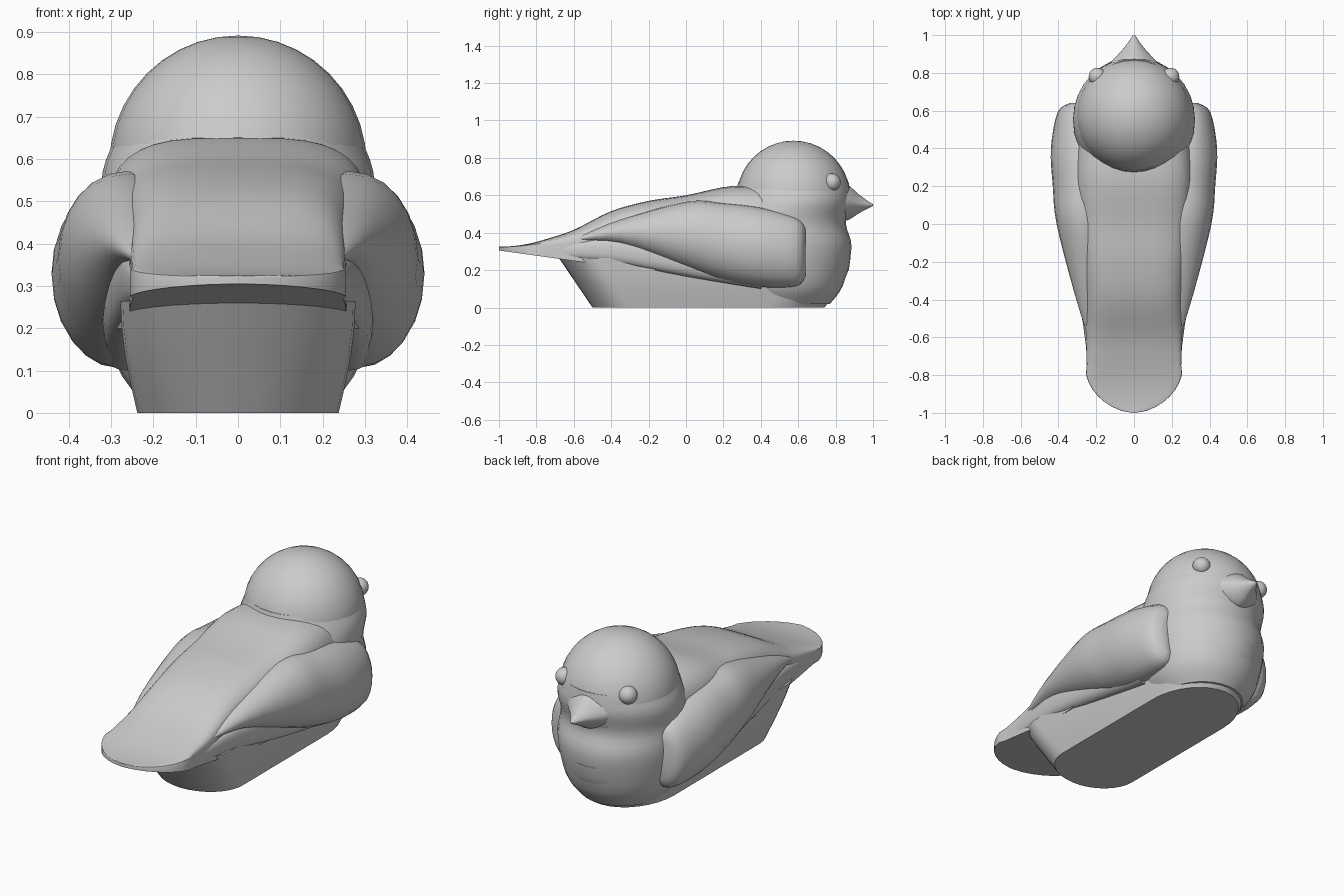
import bpy, bmesh, math
from mathutils import Vector

cube = bpy.data.objects.get("Cube")
if cube:
    bpy.data.objects.remove(cube, do_unlink=True)

grey = bpy.data.materials.new("plain grey")
grey.use_nodes = True
grey.diffuse_color = (0.6, 0.6, 0.6, 1)
shader = grey.node_tree.nodes["Principled BSDF"]
shader.inputs["Base Color"].default_value = grey.diffuse_color


def finish(obj):
    obj.data.materials.append(grey)
    bpy.ops.object.select_all(action='DESELECT')
    obj.select_set(True)
    bpy.context.view_layer.objects.active = obj
    bpy.ops.object.shade_smooth_by_angle(angle=math.radians(40))


def squircle(count, power):
    """Unit outline: round at power 2, boxier above it."""
    outline = []
    for i in range(count):
        angle = math.tau * i / count
        c, s = math.cos(angle), math.sin(angle)
        outline.append((math.copysign(abs(c) ** (2 / power), c),
                        math.copysign(abs(s) ** (2 / power), s)))
    return outline


def smooth_rows(rows, steps=4):
    """Run a smooth curve through a few key rows of measurements."""
    rows = [Vector(row) for row in rows]
    result = []
    for i in range(len(rows) - 1):
        start, end = rows[i], rows[i + 1]
        before = rows[max(i - 1, 0)]
        after = rows[min(i + 2, len(rows) - 1)]
        for step in range(steps):
            t = step / steps
            leave = (end - before) / 2
            arrive = (after - start) / 2
            bend = (end - start) * 3 - leave * 2 - arrive
            settle = (start - end) * 2 + leave + arrive
            result.append(start + leave * t + bend * t ** 2 + settle * t ** 3)
    return result + [rows[-1]]


def loft(name, rings, mirror=False):
    bm = bmesh.new()
    loops = [[bm.verts.new(point) for point in ring] for ring in rings]
    for lower, upper in zip(loops, loops[1:]):
        for i in range(len(lower)):
            j = (i + 1) % len(lower)
            bm.faces.new((lower[i], lower[j], upper[j], upper[i]))
    bm.faces.new(loops[0])
    bm.faces.new(loops[-1])
    bmesh.ops.recalc_face_normals(bm, faces=bm.faces)
    mesh = bpy.data.meshes.new(name)
    bm.to_mesh(mesh)
    bm.free()
    obj = bpy.data.objects.new(name, mesh)
    bpy.context.collection.objects.link(obj)
    finish(obj)
    if mirror:
        obj.modifiers.new("mirror", 'MIRROR')


def ball(name, radius, location):
    bpy.ops.mesh.primitive_uv_sphere_add(segments=32, ring_count=20,
                                         radius=radius, location=location)
    bpy.context.object.name = name
    finish(bpy.context.object)


def level_ring(z, rear, front, half_width):
    """Horizontal oval."""
    centre, reach = (front + rear) / 2, (front - rear) / 2
    return [(half_width * u, centre + reach * v, z) for u, v in squircle(32, 2)]


def upright_ring(y, inner, outer, bottom, top, power=2):
    """Vertical oval across the body."""
    return [((inner + outer + (outer - inner) * u) / 2, y,
             (bottom + top + (top - bottom) * v) / 2) for u, v in squircle(24, power)]


def belly_ring(t):
    """Straight-sided outline with rounded ends, swelling with height."""
    swell = math.sin(t * math.pi / 2)
    z, half_width = 0.265 * t, 0.238 + 0.04 * swell
    front, rear = 0.44 + 0.14 * swell, -0.3 - 0.18 * t
    arc = [math.pi * i / 16 for i in range(17)]
    bow = [(half_width * math.cos(a), front + 0.3 * math.sin(a), z) for a in arc]
    stern = [(-half_width * math.cos(a), rear - 0.2 * math.sin(a), z) for a in arc]
    return bow + stern


def back_ring(y, half_width, top):
    """Flat underside, upright rim, crowned top."""
    bottom = max(0.2, 0.305 - 0.14 * (y + 1))
    rim = 0.32 + 0.06 * (y + 1)
    crown = [(half_width * u, y, rim + (top - rim) * v)
             for u, v in squircle(40, 3.5)[:21]]
    return [(half_width, y, bottom)] + crown + [(-half_width, y, bottom)]


# Flat-bottomed belly
loft("belly", [belly_ring((i / 8) ** 2) for i in range(9)])

# Breast swelling up through the throat into the cheeks
breast = [(0.02, 0.3, 0.77, 0.22), (0.12, 0.24, 0.84, 0.29), (0.32, 0.2, 0.885, 0.325),
          (0.45, 0.2, 0.855, 0.32), (0.57, 0.25, 0.88, 0.32), (0.67, 0.28, 0.87, 0.28)]
loft("breast", [level_ring(*row) for row in smooth_rows(breast)])

# Domed head
ball("head", 0.304, (0, 0.575, 0.588))

# Crowned back running out to a thin rounded tail
tail = []
for i in range(8):
    s = max(i / 8, 0.05) ** 1.5 if i else 0
    tail.append((s / 4 - 1, 0.25 * (1 - (1 - s) ** 2) ** 0.6 + 0.01, 0.325 + s * s / 25))
back = [(-0.75, 0.25, 0.365), (-0.6, 0.255, 0.415), (-0.4, 0.26, 0.515),
        (-0.2, 0.28, 0.57), (0, 0.3, 0.6), (0.25, 0.315, 0.65), (0.5, 0.29, 0.64)]
loft("back_and_tail", [back_ring(*row) for row in tail + smooth_rows(back)])

# Folded wings leaning in towards the back
wing = [(0.64, 0.25, 0.34, 0.17, 0.42), (0.59, 0.18, 0.405, 0.115, 0.48),
        (0.4, 0.12, 0.44, 0.11, 0.535), (0.2, 0.11, 0.43, 0.145, 0.56),
        (0, 0.11, 0.41, 0.21, 0.565), (-0.35, 0.14, 0.32, 0.335, 0.47),
        (-0.58, 0.2, 0.25, 0.355, 0.38)]
loft("wings", [upright_ring(*row) for row in smooth_rows(wing)], mirror=True)

# Lower flight feathers tucked beneath each wing
feather = [(0.4, 0.2, 0.32, 0.1, 0.25), (0, 0.2, 0.32, 0.165, 0.33),
           (-0.4, 0.2, 0.285, 0.24, 0.37), (-0.68, 0.2, 0.25, 0.265, 0.335)]
loft("lower_feathers", [upright_ring(*row, power=2.5) for row in smooth_rows(feather)],
     mirror=True)

# Short pointed beak
beak = [(0.78, 0.19, 0.46, 0.69), (0.86, 0.12, 0.465, 0.66),
        (0.93, 0.055, 0.507, 0.6), (1, 0.005, 0.543, 0.552)]
loft("beak", [upright_ring(y, -half, half, bottom, top, power=1.6)
              for y, half, bottom, top in smooth_rows(beak)])

# Bead eyes
for name, side in (("left_eye", 1), ("right_eye", -1)):
    ball(name, 0.047, (side * 0.193, 0.78, 0.67))
